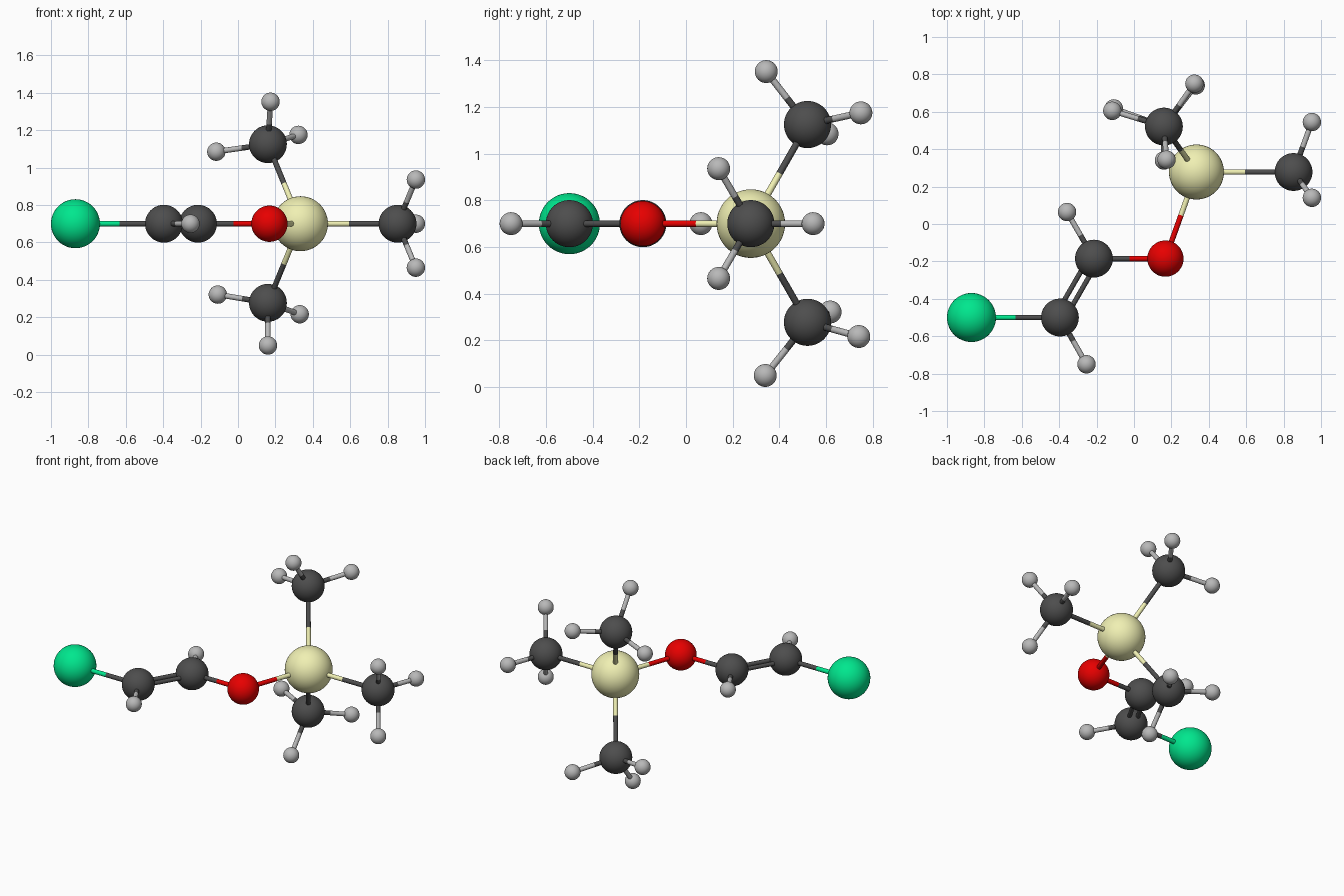
import bpy
from mathutils import Vector

if "Cube" in bpy.data.objects:
    bpy.data.objects.remove(bpy.data.objects["Cube"])

# Element colours and ball radii
COLORS = {
    "chlorine": (0.0, 0.80, 0.27, 1),
    "carbon": (0.075, 0.075, 0.075, 1),
    "oxygen": (0.80, 0.0, 0.0, 1),
    "silicon": (0.87, 0.87, 0.45, 1),
    "hydrogen": (0.48, 0.48, 0.48, 1),
}
RADII = {"chlorine": 0.131, "carbon": 0.101, "oxygen": 0.097,
         "silicon": 0.147, "hydrogen": 0.049}
BOND_RADIUS = 0.0145
MATS = {}
for element, color in COLORS.items():
    MATS[element] = bpy.data.materials.new(element)
    MATS[element].diffuse_color = color

ATOMS = {}


def finish(name, element):
    obj = bpy.context.object
    obj.name = name
    obj.data.materials.append(MATS[element])
    bpy.ops.object.shade_smooth_by_angle()


def atom(name, element, x, y, z=0.70):
    ATOMS[name] = (element, Vector((x, y, z)))
    bpy.ops.mesh.primitive_uv_sphere_add(segments=48, ring_count=24,
                                         radius=RADII[element], location=(x, y, z))
    finish(name, element)


def half_bond(name, element, start, end, radius):
    d = end - start
    bpy.ops.mesh.primitive_cylinder_add(
        vertices=24, radius=radius, depth=d.length, location=(start + end) / 2,
        rotation=d.to_track_quat('Z', 'Y').to_euler())
    finish(name, element)


def bond(a, b, offset=Vector((0, 0, 0)), radius=BOND_RADIUS):
    # Each half takes the colour of its own atom
    (ea, pa), (eb, pb) = ATOMS[a], ATOMS[b]
    mid = (pa + pb) / 2 + offset
    half_bond(f"bond_{a}_half", ea, pa + offset, mid, radius)
    half_bond(f"bond_{b}_half", eb, pb + offset, mid, radius)


def add_hydrogens(parent, points):
    for i, p in enumerate(points, 1):
        name = f"{parent}_hydrogen_{i}"
        atom(name, "hydrogen", *p)
        bond(parent, name)


# Backbone balls
atom("chlorine_ball", "chlorine", -0.869, -0.50)
atom("outer_carbon", "carbon", -0.396, -0.50)
atom("inner_carbon", "carbon", -0.214, -0.185)
atom("oxygen_ball", "oxygen", 0.168, -0.185)
atom("silicon_ball", "silicon", 0.334, 0.278)
atom("right_methyl", "carbon", 0.853, 0.278)
atom("upper_methyl", "carbon", 0.16, 0.521, 1.125)
atom("lower_methyl", "carbon", 0.16, 0.521, 0.277)

# Single bonds
bond("chlorine_ball", "outer_carbon")
bond("inner_carbon", "oxygen_ball")
bond("oxygen_ball", "silicon_ball")
for methyl in ("right_methyl", "upper_methyl", "lower_methyl"):
    bond("silicon_ball", methyl)

# Double bond: two parallel sticks in the horizontal plane
axis = ATOMS["inner_carbon"][1] - ATOMS["outer_carbon"][1]
side = axis.cross(Vector((0, 0, 1))).normalized()
for s in (-1, 1):
    bond("outer_carbon", "inner_carbon", side * 0.026 * s, 0.0135)

# Hydrogens with their bonds
add_hydrogens("outer_carbon", [(-0.254, -0.75, 0.70)])
add_hydrogens("inner_carbon", [(-0.358, 0.064, 0.70)])
add_hydrogens("right_methyl", [(0.951, 0.545, 0.70), (0.951, 0.14, 0.936),
                               (0.951, 0.14, 0.465)])
add_hydrogens("upper_methyl", [(0.174, 0.344, 1.352), (0.323, 0.75, 1.175),
                               (-0.116, 0.605, 1.085)])
add_hydrogens("lower_methyl", [(0.16, 0.340, 0.049), (0.33, 0.741, 0.216),
                               (-0.108, 0.618, 0.321)])

for m in bpy.data.materials:
    if m.users and not m.is_grease_pencil:
        m.use_nodes = True
        m.node_tree.nodes["Principled BSDF"].inputs["Base Color"].default_value = m.diffuse_color
